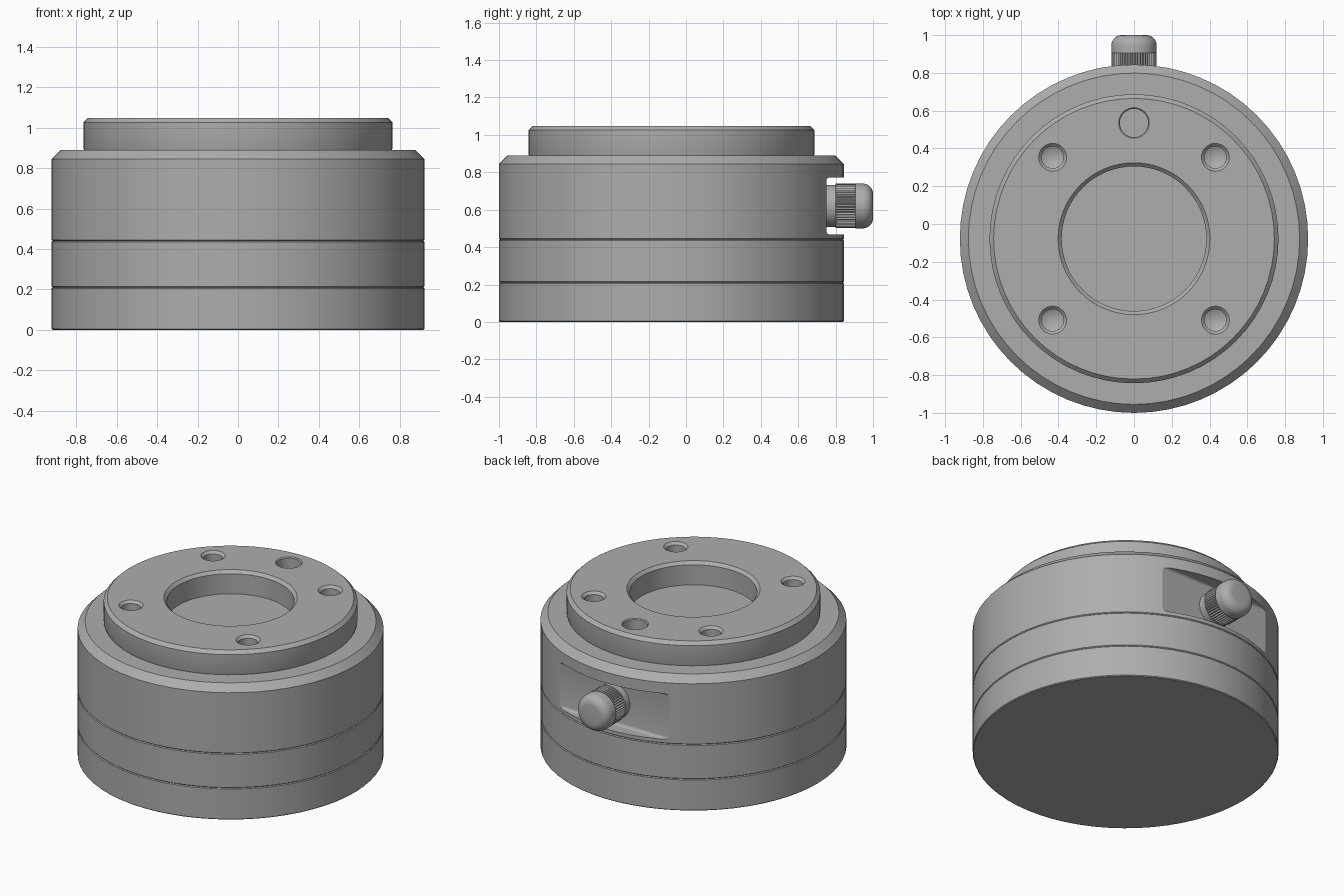
import bpy, bmesh, math
from mathutils import Matrix, Vector

if "Cube" in bpy.data.objects:
    bpy.data.objects.remove(bpy.data.objects["Cube"])

CY = -0.078      # y of the main axis
R = 0.922        # main body radius

grey = bpy.data.materials.new("machined grey")
grey.diffuse_color = (0.42, 0.42, 0.42, 1)
grey.use_nodes = True
grey.node_tree.nodes["Principled BSDF"].inputs["Base Color"].default_value = grey.diffuse_color


def lathe(name, profile, segs=64, loc=(0, CY, 0), rot=None, wobble=0.0):
    """Revolve (radius, height) points around z; wobble alternates the radius for ridges."""
    bm = bmesh.new()
    rings = []
    for r, z in profile:
        if r == 0:
            rings.append([bm.verts.new((0, 0, z))])
            continue
        ring = []
        for i in range(segs):
            a = 2 * math.pi * i / segs
            rr = r - (wobble if i % 2 else 0)
            ring.append(bm.verts.new((rr * math.cos(a), rr * math.sin(a), z)))
        rings.append(ring)
    for a, b in zip(rings, rings[1:]):
        for i in range(segs):
            j = (i + 1) % segs
            if len(a) == 1:
                bm.faces.new((a[0], b[j], b[i]))
            elif len(b) == 1:
                bm.faces.new((a[i], a[j], b[0]))
            else:
                bm.faces.new((a[i], a[j], b[j], b[i]))
    bmesh.ops.recalc_face_normals(bm, faces=bm.faces)
    if rot:
        bm.transform(rot)
    bm.transform(Matrix.Translation(Vector(loc)))
    return finish(name, bm)


def finish(name, bm):
    mesh = bpy.data.meshes.new(name)
    bm.to_mesh(mesh)
    bm.free()
    mesh.materials.append(grey)
    ob = bpy.data.objects.new(name, mesh)
    bpy.context.collection.objects.link(ob)
    return ob


def smooth(ob, angle=25):
    bpy.ops.object.select_all(action='DESELECT')
    bpy.context.view_layer.objects.active = ob
    ob.select_set(True)
    bpy.ops.object.shade_smooth_by_angle(angle=math.radians(angle))


def cut(ob, cutters):
    """Subtract each cutter, apply, and remove the cutter."""
    bpy.context.view_layer.objects.active = ob
    for c in cutters:
        m = ob.modifiers.new("cut", 'BOOLEAN')
        m.operation, m.solver, m.object = 'DIFFERENCE', 'EXACT', c
        bpy.ops.object.modifier_apply(modifier=m.name)
        bpy.data.objects.remove(c)


# Stacked housing rings with fine edge chamfers that form the seams
c = 0.005
base = lathe("base_ring", [(0, 0), (R - c, 0), (R, c), (R, 0.21 - c), (R - c, 0.21), (0, 0.21)])
middle = lathe("middle_ring", [(0, 0.21), (R - c, 0.21), (R, 0.21 + c), (R, 0.44 - c),
                               (R - c, 0.44), (0, 0.44)])
upper = lathe("upper_housing", [(0, 0.44), (R - c, 0.44), (R, 0.44 + c), (R, 0.845),
                                (R - 0.045, 0.89), (0, 0.89)])

# Flat-backed slot across the rear of the upper housing, with filleted inner corners
bm = bmesh.new()
bmesh.ops.create_cube(bm, size=1)
bm.transform(Matrix.Translation((0, 1.0, 0.62)) @ Matrix.Diagonal((1.2, 0.5, 0.305, 1)))
inner = [e for e in bm.edges if all(v.co.y < 0.8 for v in e.verts)
         and abs(e.verts[0].co.x - e.verts[1].co.x) > 0.5]
bmesh.ops.bevel(bm, geom=inner, offset=0.018, segments=4, profile=0.5, affect='EDGES')
cut(upper, [finish("slot_cutter", bm)])

# Top flange ring with central recess
flange = lathe("top_flange", [(0, 0.885), (0.76, 0.885), (0.765, 0.9), (0.765, 1.025),
                              (0.743, 1.047), (0.402, 1.047), (0.383, 1.028),
                              (0.383, 0.895), (0, 0.895)])

# Four countersunk bolt holes and one plain dowel hole
T = 1.047
bolt = [(0, T - 0.13), (0.058, T - 0.10), (0.058, T - 0.016), (0.074, T), (0.074, T + 0.05), (0, T + 0.05)]
dowel = [(0, T - 0.12), (0.075, T - 0.12), (0.075, T - 0.006), (0.081, T), (0.081, T + 0.05), (0, T + 0.05)]
holes = [lathe("hole_cutter", bolt, 32, (sx * 0.431, CY + sy * 0.431, 0))
         for sx in (-1, 1) for sy in (-1, 1)]
holes.append(lathe("hole_cutter", dowel, 32, (0, 0.535, 0)))
cut(flange, holes)

# Rear knob: plain shank, ridged grip and rounded cap, all pointing to +y
to_y = Matrix.Rotation(-math.pi / 2, 4, 'X')
at = (0, 0, 0.62)
shank = lathe("knob_shank", [(0, 0.74), (0.113, 0.74), (0.113, 0.81), (0, 0.81)], 48, at, to_y)
grip = lathe("knob_grip", [(0, 0.80), (0.119, 0.80), (0.119, 0.905), (0, 0.905)], 96, at, to_y, 0.007)
f = 0.055
arc = [(0.12 - f + f * math.cos(k * math.pi / 12), 1 - f + f * math.sin(k * math.pi / 12))
       for k in range(7)]
cap = lathe("knob_cap", [(0, 0.905), (0.12, 0.905)] + arc + [(0, 1.0)], 48, at, to_y)

for ob in (base, middle, upper, flange, shank, cap):
    smooth(ob)
